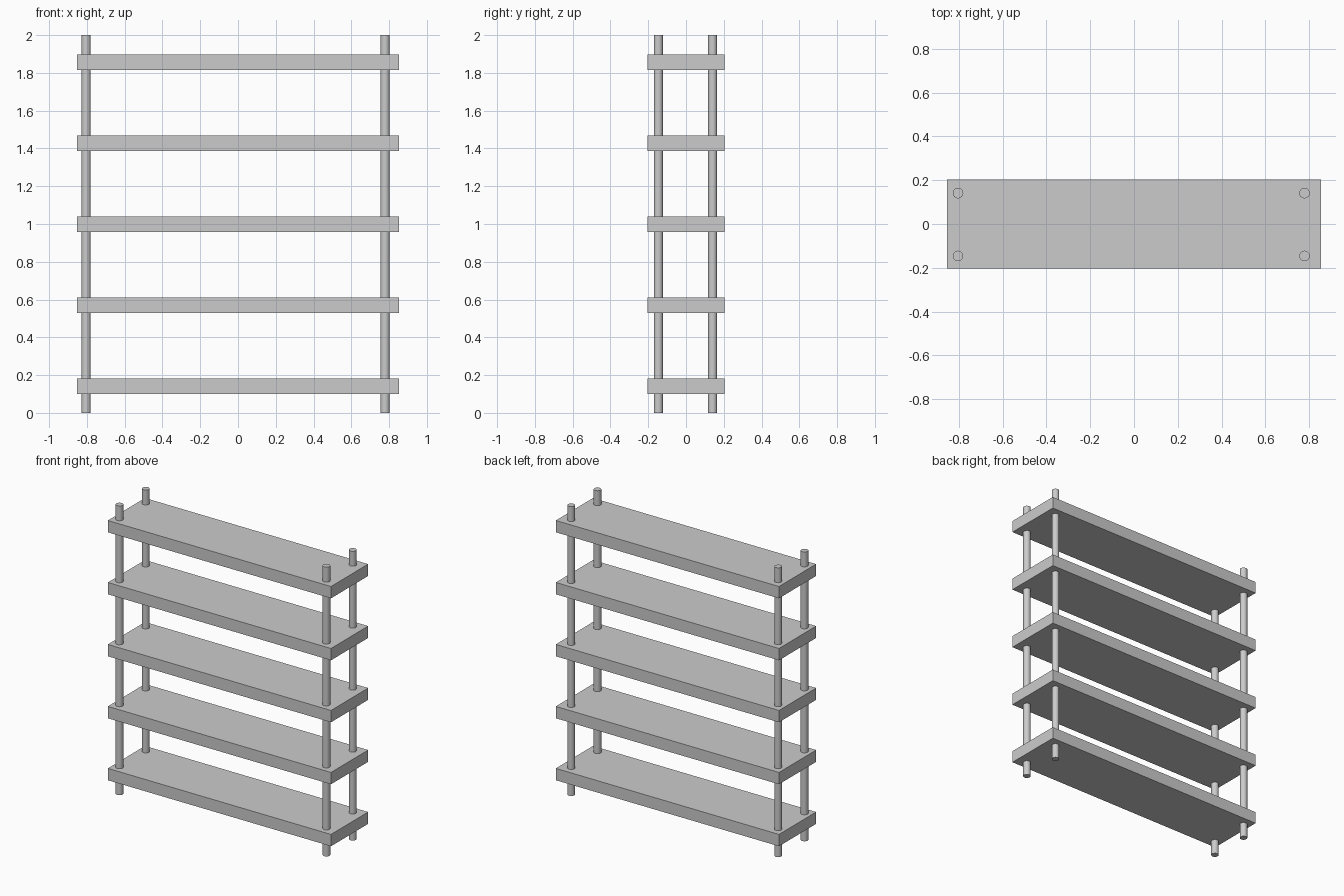
import bpy

if "Cube" in bpy.data.objects:
    bpy.data.objects.remove(bpy.data.objects["Cube"])

# Five evenly spaced shelves
for i in range(5):
    bpy.ops.mesh.primitive_cube_add(size=1, location=(0, 0, 0.142 + i * 0.4285))
    shelf = bpy.context.object
    shelf.name = f"shelf_{i + 1}"
    shelf.scale = (1.707, 0.406, 0.082)
    bpy.ops.object.transform_apply(location=False, rotation=False, scale=True)

# Four full-height round posts, set slightly off centre
for side, x in (("left", -0.804), ("right", 0.779)):
    for end, y in (("front", -0.146), ("back", 0.141)):
        bpy.ops.mesh.primitive_cylinder_add(vertices=32, radius=0.024, depth=2,
                                            location=(x, y, 1))
        bpy.context.object.name = f"{end}_{side}_post"
        bpy.ops.object.shade_smooth_by_angle()
